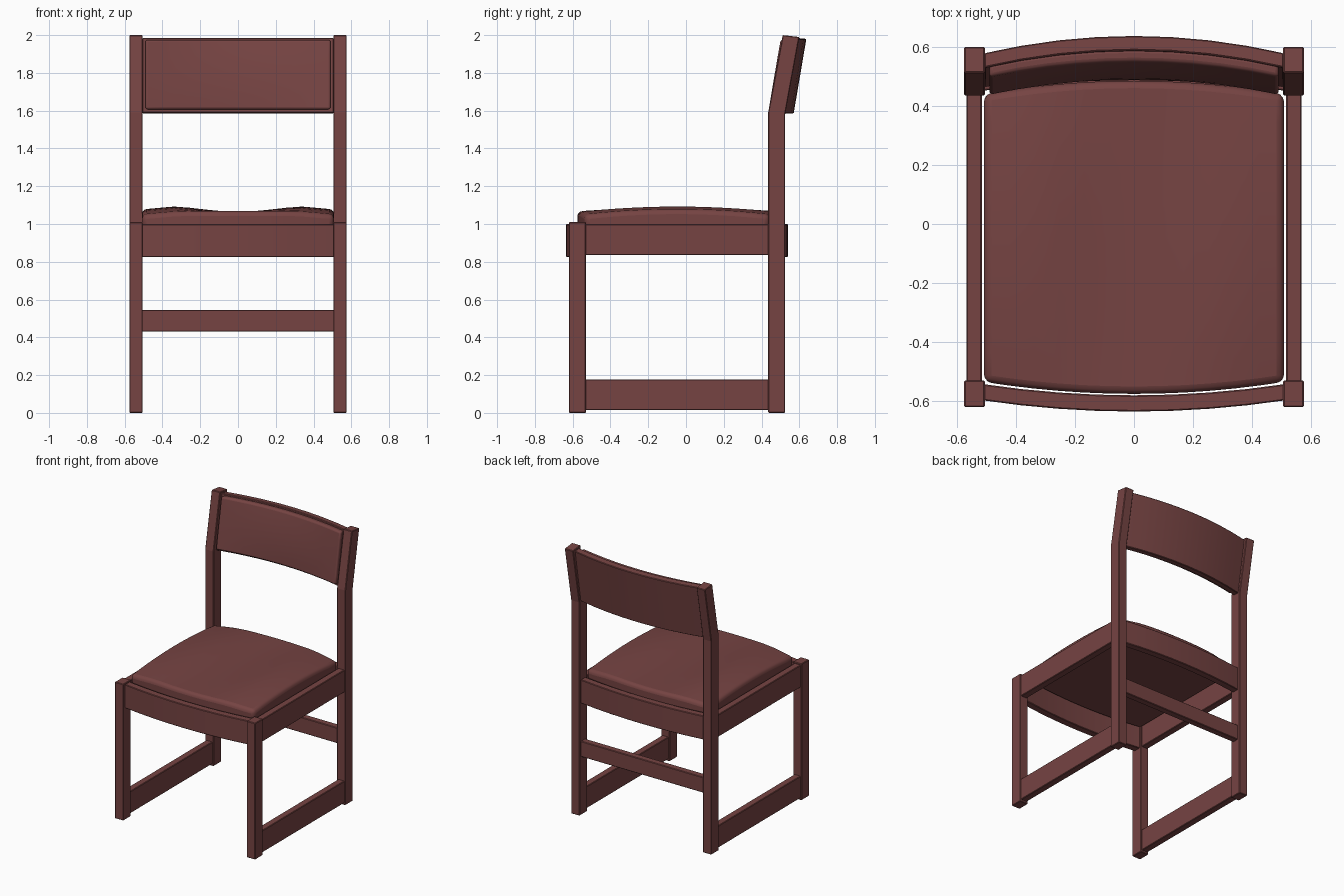
import bpy, bmesh

cube = bpy.data.objects.get("Cube")
if cube:
    bpy.data.objects.remove(cube, do_unlink=True)

wood = bpy.data.materials.new("reddish brown")
wood.use_nodes = True
COLOR = (0.18, 0.057, 0.055, 1)
wood.diffuse_color = COLOR
wood.node_tree.nodes["Principled BSDF"].inputs["Base Color"].default_value = COLOR

TILT = 0.17       # backward lean of the backrest per unit of height
HALF = 0.505      # half of the clear width between the legs


def loft(name, xs, section, bevel=0.004, segments=1, smooth=False):
    """Sweep a closed (y, z) section along x, capping both ends."""
    bm = bmesh.new()
    rings = [[bm.verts.new((x, y, z)) for y, z in section(x)] for x in xs]
    n = len(rings[0])
    for a, b in zip(rings, rings[1:]):
        for i in range(n):
            j = (i + 1) % n
            bm.faces.new((a[i], a[j], b[j], b[i]))
    bm.faces.new(rings[0])
    bm.faces.new(rings[-1])
    bmesh.ops.recalc_face_normals(bm, faces=bm.faces)
    mesh = bpy.data.meshes.new(name)
    bm.to_mesh(mesh)
    bm.free()
    mesh.materials.append(wood)
    obj = bpy.data.objects.new(name, mesh)
    bpy.context.collection.objects.link(obj)
    mod = obj.modifiers.new("soft_edges", 'BEVEL')
    mod.width = bevel
    mod.segments = segments
    mod.limit_method = 'ANGLE'
    mod.angle_limit = 0.8
    if smooth:
        bpy.ops.object.select_all(action='DESELECT')
        obj.select_set(True)
        bpy.context.view_layer.objects.active = obj
        bpy.ops.object.shade_smooth_by_angle(angle=0.7)
    return obj


def spread(half, count):
    return [half * (2 * i / count - 1) for i in range(count + 1)]


def box(y0, y1, z0, z1):
    return lambda x: [(y0, z0), (y1, z0), (y1, z1), (y0, z1)]


def bow(x, depth):
    """Offset that is zero at the centre and reaches depth at the ends."""
    return depth * (x / HALF) ** 2


# Legs and side rails, one set per side
def rear_leg_section(x):
    return [(0.435, 0), (0.525, 0), (0.525, 1.58),
            (0.6, 1.99), (0.512, 2.0), (0.435, 1.59)]


for side, s in (("left", 1), ("right", -1)):
    leg_x = [s * 0.505, s * 0.575]
    rail_x = [s * 0.515, s * 0.567]
    loft(side + "_front_leg", leg_x, box(-0.62, -0.53, 0, 1.01))
    loft(side + "_rear_leg", leg_x, rear_leg_section)
    loft(side + "_seat_rail", rail_x, box(-0.54, 0.445, 0.835, 1.0))
    loft(side + "_floor_rail", rail_x, box(-0.54, 0.445, 0.015, 0.178))

# Straight stretcher between the rear legs
loft("rear_stretcher", [-0.51, 0.51], box(0.455, 0.505, 0.43, 0.545))


# Bowed rails under the seat
def front_rail(x):
    d = bow(x, 0.037)
    return box(-0.635 + d, -0.58 + d, 0.825, 1.0)(x)


def rear_rail(x):
    d = bow(x, 0.035)
    return box(0.487 - d, 0.54 - d, 0.825, 1.0)(x)


loft("front_rail", spread(0.51, 8), front_rail, smooth=True)
loft("rear_rail", spread(0.51, 8), rear_rail, smooth=True)


# Seat cushion with a shallow saddle along the middle
def seat_section(x):
    front, back = -0.575 + bow(x, 0.04), 0.485 - bow(x, 0.045)
    ax = abs(x)
    ridge = 0.028 * min(1, max(0, (ax - 0.1) / 0.24))
    rim = 1.068 - 0.018 * max(0, (ax - 0.3) / 0.2)
    pts = [(front, 0.975), (back, 0.975)]
    for i in range(11):
        t = i / 10
        arch = 1 - (2 * t - 1) ** 2
        pts.append((back + (front - back) * t, rim + ridge * arch))
    return pts


loft("seat_cushion", spread(0.508, 12), seat_section, 0.025, 3, True)


# Leaning, bowed backrest board
def lean(y, z):
    return y + TILT * (z - 1.585), z


def back_board(x):
    d = bow(x, 0.058)
    return [lean(y - d, z) for y, z in
            ((0.52, 1.59), (0.57, 1.585), (0.57, 1.98), (0.52, 1.985))]


loft("back_board", spread(0.506, 8), back_board, smooth=True)


# Padded panel on the front of the backrest
def back_pad(x):
    d = bow(x, 0.056)
    puff = 0.012 * (1 - (x / 0.49) ** 2)
    pts = [lean(0.525 - d, 1.975), lean(0.525 - d, 1.607)]
    for i in range(7):
        t = i / 6
        bulge = puff * (1 - (2 * t - 1) ** 2)
        pts.append(lean(0.485 - d - bulge, 1.607 + 0.368 * t))
    return pts


loft("back_cushion", spread(0.49, 10), back_pad, 0.012, 3, True)
